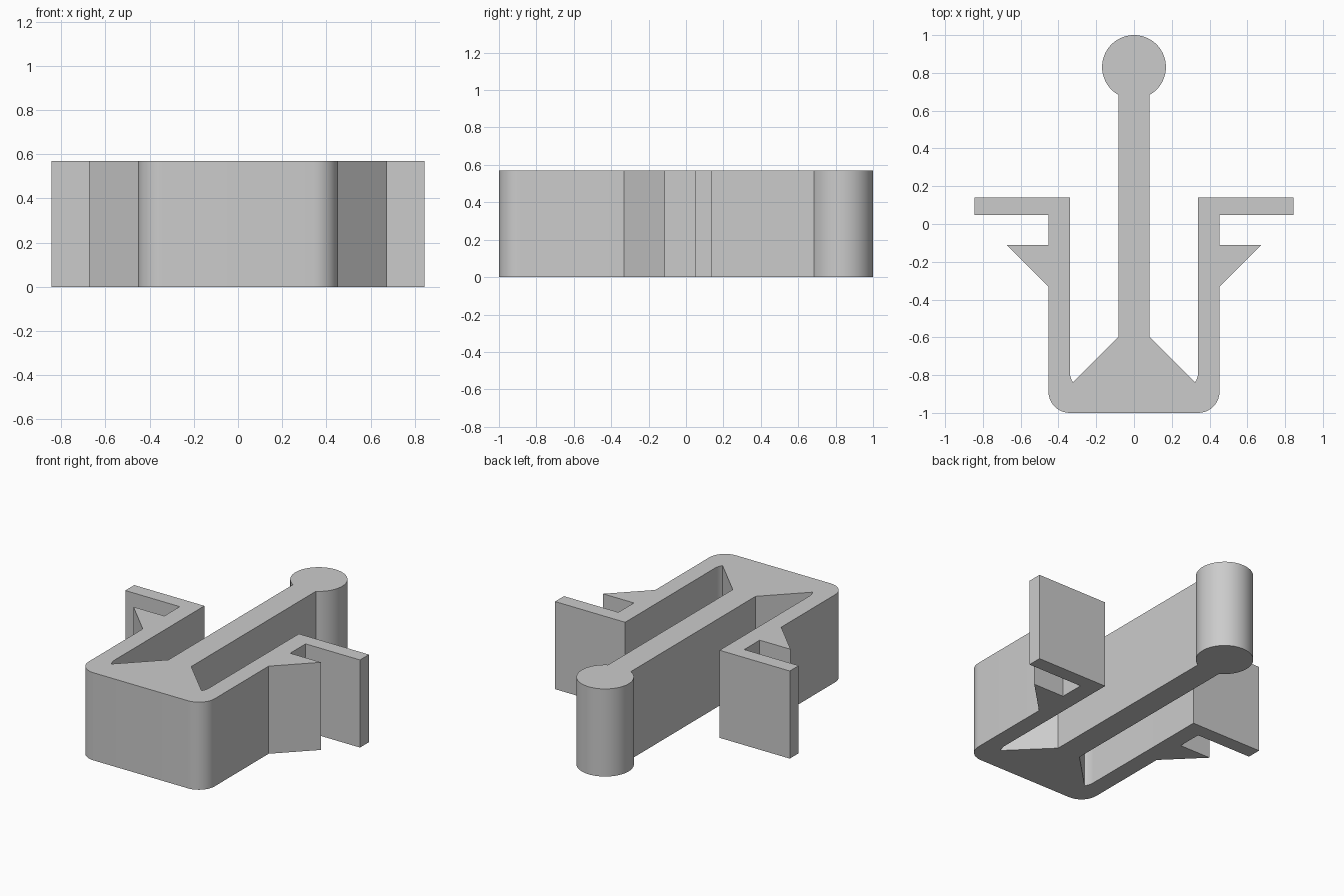
import bpy
import bmesh
from math import sin, cos, pi, radians, asin

cube = bpy.data.objects.get("Cube")
if cube:
    bpy.data.objects.remove(cube, do_unlink=True)

HEIGHT = 0.57
STEM = 0.082    # half width of the centre stem
INNER = 0.34    # inside of the side arms
OUTER = 0.453   # outside of the side arms
KNOB = 0.169    # radius of the round stem end


def arc(cx, cy, radius, start, end, steps):
    """Points on an arc, angles in radians."""
    angles = [start + (end - start) * i / steps for i in range(steps + 1)]
    return [(cx + radius * cos(a), cy + radius * sin(a)) for a in angles]


# Right half of the outline, from the front centre round to the knob
wall = OUTER - INNER
half = arc(INNER, wall - 1, wall, -pi / 2, 0, 10)                 # outer corner
half += [(OUTER, -0.332), (0.675, -0.111), (OUTER, -0.111)]       # barb
half += [(OUTER, 0.048), (0.845, 0.048), (0.845, 0.14), (INNER, 0.14)]  # flange
half += arc(INNER - wall, -0.78, wall, 0, radians(-31), 5)        # pocket corner
half += [(STEM, -0.598)]                                          # root gusset
half += arc(0, 1 - KNOB, KNOB, asin(STEM / KNOB) - pi / 2, pi / 2, 30)  # knob

# Mirror the half outline and close it (the knob tip is shared)
outline = half + [(-x, y) for x, y in reversed(half[:-1])]

# Extrude the outline into a solid
bm = bmesh.new()
base = bm.faces.new([bm.verts.new((x, y, 0)) for x, y in outline])
top = bmesh.ops.extrude_face_region(bm, geom=[base], use_keep_orig=True)["geom"]
bmesh.ops.translate(bm, vec=(0, 0, HEIGHT),
                    verts=[v for v in top if isinstance(v, bmesh.types.BMVert)])
bmesh.ops.recalc_face_normals(bm, faces=bm.faces)
mesh = bpy.data.meshes.new("snap_clip")
bm.to_mesh(mesh)
bm.free()

clip = bpy.data.objects.new("snap_clip", mesh)
bpy.context.collection.objects.link(clip)

# Plain grey plastic
grey = bpy.data.materials.new("grey_plastic")
grey.use_nodes = True
colour = (0.6, 0.6, 0.6, 1)
grey.diffuse_color = colour
grey.node_tree.nodes["Principled BSDF"].inputs["Base Color"].default_value = colour
mesh.materials.append(grey)

# Smooth the rounded walls, keep the corners sharp
bpy.ops.object.select_all(action="DESELECT")
clip.select_set(True)
bpy.context.view_layer.objects.active = clip
bpy.ops.object.shade_smooth_by_angle(angle=radians(25))
